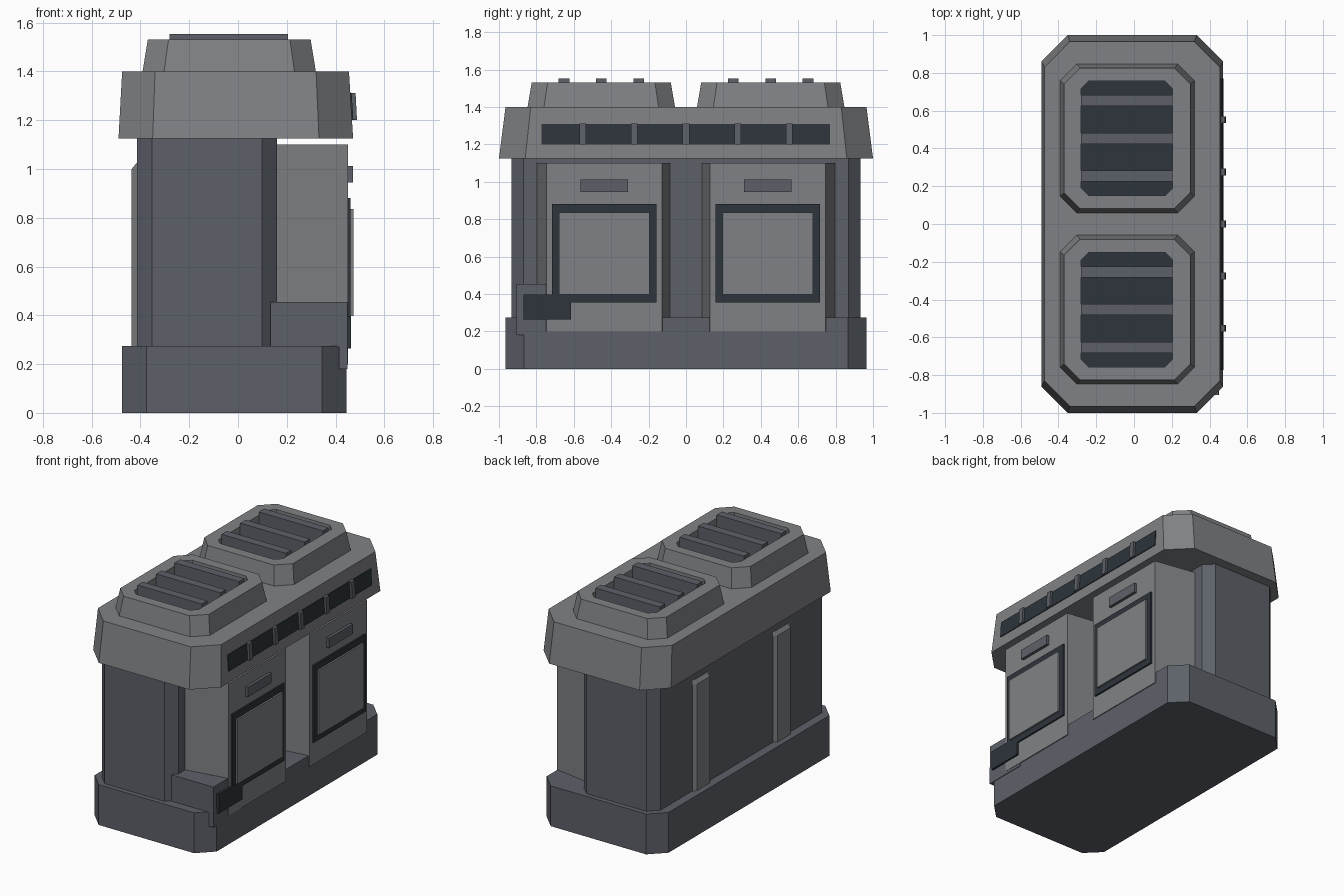
import bpy, bmesh

if "Cube" in bpy.data.objects:
    bpy.data.objects.remove(bpy.data.objects["Cube"])


def material(name, rgb):
    m = bpy.data.materials.new(name)
    m.diffuse_color = (*rgb, 1)
    m.use_nodes = True
    m.node_tree.nodes["Principled BSDF"].inputs["Base Color"].default_value = m.diffuse_color
    return m


LIGHT = material("light grey", (0.215, 0.222, 0.232))
MID = material("slate grey", (0.108, 0.118, 0.138))
DARK = material("dark blue grey", (0.026, 0.035, 0.044))


def outline(x0, x1, y0, y1, c=0.0):
    """Rectangle, with cut corners when c > 0."""
    if c == 0:
        return [(x0, y0), (x1, y0), (x1, y1), (x0, y1)]
    return [(x0 + c, y0), (x1 - c, y0), (x1, y0 + c), (x1, y1 - c),
            (x1 - c, y1), (x0 + c, y1), (x0, y1 - c), (x0, y0 + c)]


def loft(name, layers, mats):
    """Closed solid through (outline, z) layers; the last cap takes the last material."""
    bm = bmesh.new()
    rings = [[bm.verts.new((x, y, z)) for x, y in pts] for pts, z in layers]
    n = len(rings[0])
    bm.faces.new(rings[0][::-1])
    for a, b in zip(rings, rings[1:]):
        for i in range(n):
            j = (i + 1) % n
            bm.faces.new((a[i], a[j], b[j], b[i]))
    cap = bm.faces.new(rings[-1])
    cap.material_index = len(mats) - 1
    bmesh.ops.recalc_face_normals(bm, faces=bm.faces[:])
    me = bpy.data.meshes.new(name)
    bm.to_mesh(me)
    bm.free()
    for m in mats:
        me.materials.append(m)
    ob = bpy.data.objects.new(name, me)
    bpy.context.collection.objects.link(ob)
    return ob


def box(name, x0, x1, y0, y1, z0, z1, mat):
    p = outline(x0, x1, y0, y1)
    return loft(name, [(p, z0), (p, z1)], [mat])


# Plinth and main body
p = outline(-0.475, 0.445, -0.965, 0.965, 0.1)
loft("plinth", [(p, 0), (p, 0.275)], [MID])
p = outline(-0.415, 0.16, -0.932, 0.932, 0.062)
loft("body", [(p, 0.27), (p, 1.13)], [MID])

# Tapered lid
loft("lid", [(outline(-0.49, 0.472, -1, 1, 0.14), 1.125),
             (outline(-0.475, 0.455, -0.965, 0.965, 0.135), 1.4)], [LIGHT])

# Raised vents with dark recess floors and slats
for s, side in ((-1, "front"), (1, "rear")):
    yc = 0.453 * s

    def ring(x0, x1, h, c):
        return outline(x0, x1, yc - h, yc + h, c)
    hole = ring(-0.28, 0.205, 0.303, 0.04)
    loft(side + "_vent", [(ring(-0.392, 0.32, 0.395, 0.088), 1.395),
                          (ring(-0.37, 0.298, 0.372, 0.085), 1.53),
                          (hole, 1.53), (hole, 1.42)], [LIGHT, DARK])
    for i in (-1, 0, 1):
        y = yc + 0.2 * i
        box(side + "_vent_slat", -0.28, 0.205, y - 0.029, y + 0.029, 1.43, 1.553, MID)

# Dark light-strip on the lid, following its slope, with dividers
loft("lid_strip", [(outline(0.45, 0.473, -0.772, 0.77), 1.2),
                   (outline(0.45, 0.466, -0.772, 0.77), 1.31)], [DARK])
for i in range(-2, 3):
    y = 0.276 * i
    loft("strip_divider", [(outline(0.45, 0.488, y - 0.018, y + 0.018), 1.2),
                           (outline(0.45, 0.482, y - 0.018, y + 0.018), 1.312)], [MID])

# Two bays, each with a handle, a framed panel and splayed sides
for s, side in ((-1, "front"), (1, "rear")):
    yc = 0.437 * s
    o = yc + 0.005 * s
    p = [(0.15, o - 0.357), (0.451, yc - 0.31), (0.451, yc + 0.31), (0.15, o + 0.357)]
    loft(side + "_bay", [(p, 0.2), (p, 1.1)], [LIGHT])
    box(side + "_handle", 0.44, 0.471, yc - 0.127, yc + 0.127, 0.945, 1.012, MID)
    box(side + "_panel_frame", 0.44, 0.462, yc - 0.28, yc + 0.28, 0.355, 0.882, DARK)
    box(side + "_panel", 0.44, 0.474, yc - 0.243, yc + 0.243, 0.397, 0.837, LIGHT)

# Corner control box with a hanging lip and dark screen
box("control_box", 0.133, 0.448, -0.905, -0.6, 0.27, 0.455, MID)
box("control_box_lip", 0.415, 0.449, -0.905, -0.6, 0.18, 0.3, MID)
box("control_screen", 0.44, 0.464, -0.87, -0.615, 0.265, 0.397, DARK)

# Bevelled ribs on the left wall
for yc in (-0.435, 0.435):
    rib = [(-0.405, yc - 0.09), (-0.415, yc - 0.09), (-0.436, yc - 0.07),
           (-0.436, yc + 0.07), (-0.415, yc + 0.09), (-0.405, yc + 0.09)]
    top = [(max(x, -0.416), y) for x, y in rib]
    loft("wall_rib", [(rib, 0.27), (rib, 1.0), (top, 1.025)], [LIGHT])
